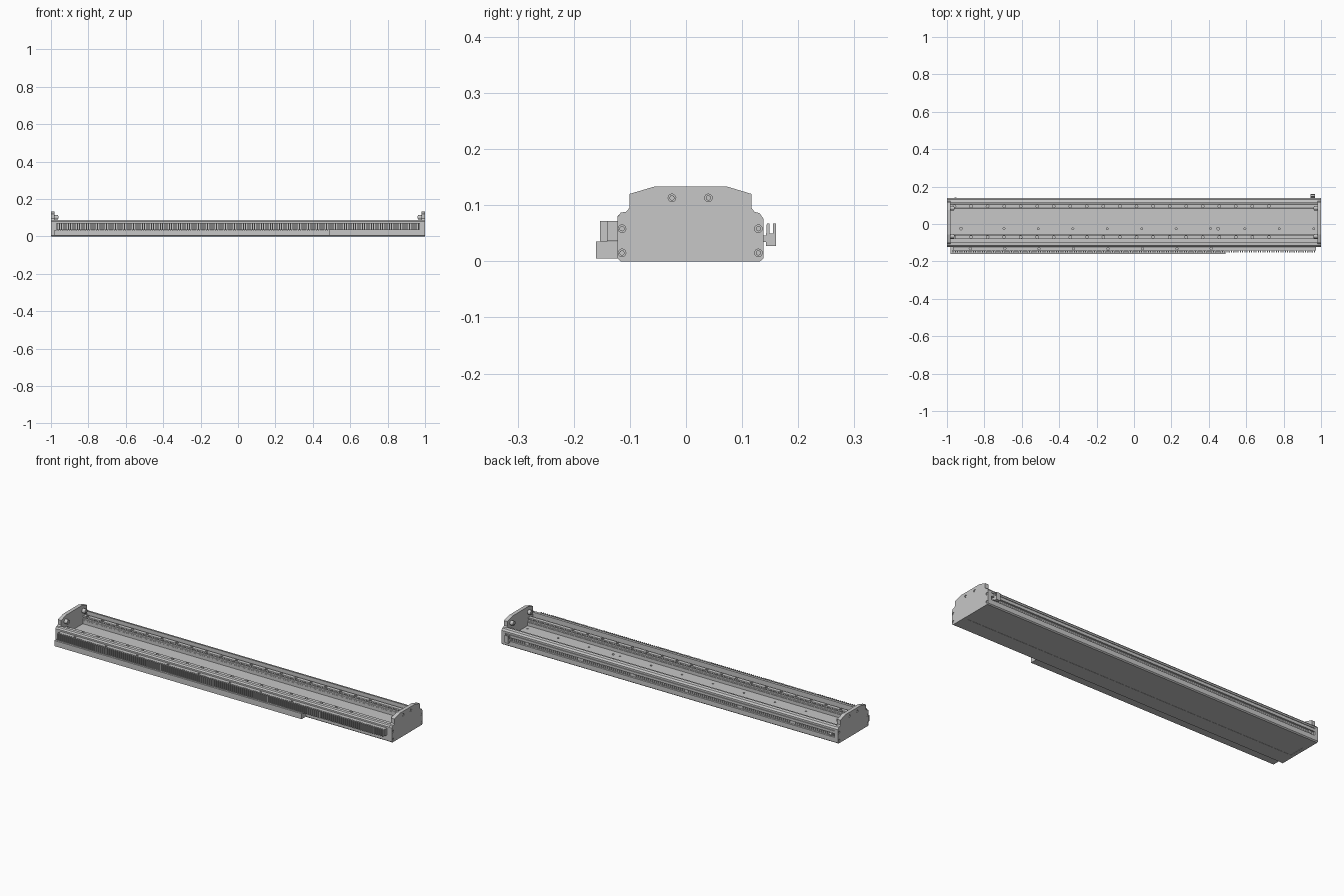
import bpy, bmesh, math
from mathutils import Matrix, Vector

cube = bpy.data.objects.get("Cube")
if cube:
    bpy.data.objects.remove(cube, do_unlink=True)

grey = bpy.data.materials.new("machined_grey")
grey.use_nodes = True
COLOUR = (0.57, 0.57, 0.57, 1)
grey.diffuse_color = COLOUR
grey.node_tree.nodes["Principled BSDF"].inputs["Base Color"].default_value = COLOUR


def finish(name, bm, smooth=False):
    bmesh.ops.recalc_face_normals(bm, faces=bm.faces)
    mesh = bpy.data.meshes.new(name)
    bm.to_mesh(mesh)
    bm.free()
    mesh.materials.append(grey)
    ob = bpy.data.objects.new(name, mesh)
    bpy.context.collection.objects.link(ob)
    if smooth:
        bpy.ops.object.select_all(action='DESELECT')
        ob.select_set(True)
        bpy.context.view_layer.objects.active = ob
        bpy.ops.object.shade_smooth_by_angle()
    return ob


def add_box(bm, x, y, z):
    """Box from (low, high) ranges on each axis."""
    mid = Vector([(a + b) / 2 for a, b in (x, y, z)])
    size = [b - a for a, b in (x, y, z)]
    bmesh.ops.create_cube(bm, size=1, matrix=Matrix.Translation(mid) @ Matrix.Diagonal((*size, 1)))


def add_disc(bm, centre, radius, depth, axis='Z', sides=16):
    turn = Matrix.Rotation(math.pi / 2, 4, 'Y') if axis == 'X' else Matrix()
    bmesh.ops.create_cone(bm, cap_ends=True, segments=sides, radius1=radius, radius2=radius,
                          depth=depth, matrix=Matrix.Translation(centre) @ turn)


def box(name, x, y, z):
    bm = bmesh.new()
    add_box(bm, x, y, z)
    return finish(name, bm)


def boxes(name, xs, width, y, z):
    """Row of equal boxes starting at each x."""
    bm = bmesh.new()
    for x in xs:
        add_box(bm, (x, x + width), y, z)
    return finish(name, bm)


def extrude(name, profile, x0, x1):
    """Extrude a (y, z) outline along x."""
    bm = bmesh.new()
    face = bm.faces.new([bm.verts.new((x0, y, z)) for y, z in profile])
    moved = bmesh.ops.extrude_face_region(bm, geom=[face])["geom"]
    bmesh.ops.translate(bm, vec=(x1 - x0, 0, 0),
                        verts=[v for v in moved if isinstance(v, bmesh.types.BMVert)])
    return finish(name, bm)


def drill(ob, centres, radius, depth, axis='Z'):
    """Cut a round blind hole at every centre."""
    bm = bmesh.new()
    for centre in centres:
        add_disc(bm, centre, radius, depth * 2, axis)
    cutter = finish("hole_cutter", bm)
    cutter.hide_render = True
    mod = ob.modifiers.new("holes", 'BOOLEAN')
    mod.operation, mod.object = 'DIFFERENCE', cutter
    bpy.context.view_layer.objects.active = ob
    bpy.ops.object.modifier_apply(modifier=mod.name)
    bpy.data.objects.remove(cutter, do_unlink=True)


def steps(start, pitch, count):
    return [start + pitch * i for i in range(count)]


# Aluminium bed: deep channel, rail shelves, side walls and slots in the back
bed = extrude("bed", [
    (-.116, 0), (-.035, 0), (-.035, .001), (.05, .001), (.05, 0), (.132, 0),
    (.138, .005), (.138, .03), (.128, .03), (.128, .05), (.138, .05),
    (.138, .064), (.134, .064), (.134, .068), (.138, .068),
    (.138, .076), (.131, .085), (.116, .088), (.116, .05),
    (.083, .05), (.083, .032), (-.056, .032), (-.056, .05),
    (-.1, .05), (-.1, .088), (-.116, .087), (-.122, .08), (-.122, .005)],
    -.985, .985)
drill(bed, [(x, -.025, .032) for x in steps(-.695, .184, 10)], .005, .01)
drill(bed, [(x, -.025, .032) for x in (-.925, .45)], .007, .01)

# Guide rails with waisted sides and counterbored holes
for label, y in (("front", -.07), ("back", .095)):
    half = [(.011, .049), (.011, .057), (.008, .061), (.008, .066), (.011, .069), (.01, .074)]
    outline = [(y + a, z) for a, z in half] + [(y - a, z) for a, z in reversed(half)]
    rail = extrude(label + "_rail", outline, -.98, .98)
    drill(rail, [(x, y, .074) for x in steps(-.96, .0885, 20)], .007, .015)

# End plates with counterbored bolts and bumpers
PLATE = [(-.117, 0), (-.122, .005), (-.122, .079), (-.116, .087), (-.107, .088),
         (-.101, .095), (-.101, .12), (-.057, .133), (.074, .133), (.117, .12),
         (.117, .095), (.122, .088), (.131, .086), (.138, .076), (.138, .005), (.132, 0)]
BOLTS = [(-.114, .058), (-.114, .015), (.129, .058), (.129, .015), (-.025, .113), (.04, .113)]
for label, side in (("right", -1), ("left", 1)):
    plate = extrude(label + "_end_plate", PLATE, side * .98, side)
    drill(plate, [(side, y, z) for y, z in BOLTS], .0068, .005, 'X')

    bm = bmesh.new()
    for y, z in BOLTS:
        add_disc(bm, (side * .995, y, z), .0045, .006, 'X')
    finish(label + "_plate_bolts", bm, True)

    bm = bmesh.new()
    for y in (-.065, .085):
        add_disc(bm, (side * .972, y, .102), .012, .02, 'X', 24)
        add_disc(bm, (side * .962, y, .102), .007, .006, 'X', 24)
    finish(label + "_bumpers", bm, True)

# Cable chain along the front, made of a core and repeated links
core = box("cable_chain_core", (-.968, .972), (-.141, -.121), (.036, .072))
drill(core, [(x, -.132, .072) for x in steps(-.875, .184, 8)], .006, .01)
boxes("cable_chain_links", steps(-.97, .012, 162), .006, (-.153, -.14), (.035, .072))

# Tray carrying part of the chain
extrude("chain_tray", [(-.122, .005), (-.16, .005), (-.16, .035), (-.122, .035)], -.98, .49)

# Fine ribbed strip in the back slot
boxes("slot_ribs", steps(-.97, .012, 162), .005, (.127, .132), (.034, .046))

# Forked position sensor at the back
extrude("sensor", [(.143, .027), (.16, .027), (.16, .067), (.155, .067), (.155, .05),
                   (.149, .05), (.149, .067), (.144, .067), (.143, .05)], .945, .968)
box("sensor_mount", (.945, .968), (.127, .144), (.034, .046))
bm = bmesh.new()
add_disc(bm, (-.955, .133, .04), .008, .012, 'X')
finish("slot_stop", bm, True)
